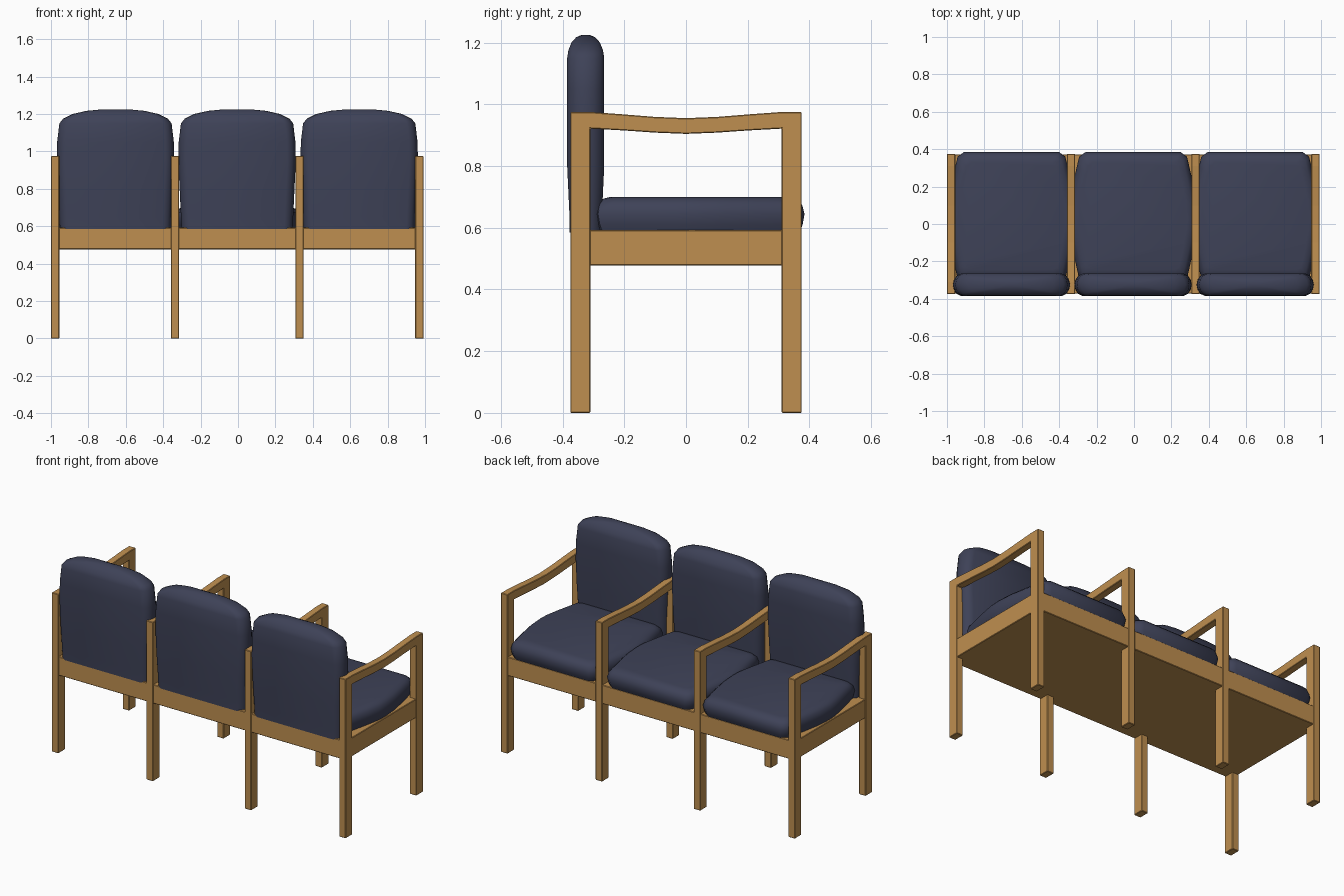
import bpy, bmesh

if "Cube" in bpy.data.objects:
    bpy.data.objects.remove(bpy.data.objects["Cube"])


def material(name, rgb):
    m = bpy.data.materials.new(name)
    m.diffuse_color = (*rgb, 1)
    m.use_nodes = True
    m.node_tree.nodes["Principled BSDF"].inputs["Base Color"].default_value = m.diffuse_color
    return m


wood = material("oak_wood", (0.52, 0.275, 0.08))
fabric = material("navy_fabric", (0.048, 0.054, 0.096))


def make_object(name, bm, mat, smooth=None):
    bmesh.ops.recalc_face_normals(bm, faces=bm.faces)
    mesh = bpy.data.meshes.new(name)
    bm.to_mesh(mesh)
    bm.free()
    mesh.materials.append(mat)
    ob = bpy.data.objects.new(name, mesh)
    bpy.context.collection.objects.link(ob)
    if smooth:
        bpy.ops.object.select_all(action='DESELECT')
        ob.select_set(True)
        bpy.context.view_layer.objects.active = ob
        bpy.ops.object.shade_smooth_by_angle(angle=smooth)
    return ob


def loft(name, rings, mat, smooth=None):
    """Skin a stack of equal-length point rings and cap both ends."""
    bm = bmesh.new()
    rows = [[bm.verts.new(p) for p in ring] for ring in rings]
    n = len(rows[0])
    for a, b in zip(rows, rows[1:]):
        for i in range(n):
            j = (i + 1) % n
            bm.faces.new((a[i], a[j], b[j], b[i]))
    bm.faces.new(rows[0][::-1])
    bm.faces.new(rows[-1])
    return make_object(name, bm, mat, smooth)


def bevel(ob, width):
    mod = ob.modifiers.new("edge_bevel", 'BEVEL')
    mod.width = width
    mod.segments = 1


# Side frames: two legs joined by a gently sagging armrest
Y_OUT, Y_IN = 0.375, 0.31
top_half = [(0.31, 0.975), (0.2, 0.967), (0.1, 0.959)]
under_half = [(0.31, 0.921), (0.2, 0.915), (0.1, 0.908)]
top = [(-y, z) for y, z in top_half] + [(0, 0.955)] + top_half[::-1]
under = under_half + [(0, 0.904)] + [(-y, z) for y, z in under_half[::-1]]
profile = ([(-Y_IN, 0), (-Y_OUT, 0), (-Y_OUT, 0.975)] + top +
           [(Y_OUT, 0.975), (Y_OUT, 0), (Y_IN, 0)] + under)
for k, cx in enumerate((-0.978, -0.337, 0.329, 0.970)):
    frame = loft(f"side_frame_{k + 1}",
                 [[(cx + s * 0.0225, y, z) for y, z in profile] for s in (-1, 1)], wood)
    bevel(frame, 0.003)

# Seat base: one long box between the legs
x0, x1, yb = -0.997, 0.989, 0.371
base = loft("seat_base", [[(x0, -yb, z), (x1, -yb, z), (x1, yb, z), (x0, yb, z)]
                          for z in (0.477, 0.592)], wood)
bevel(base, 0.003)

# Cushions, one seat and one backrest per place
seat_side = [(0.26, -0.30), (0.29, -0.285), (0.298, -0.25), (0.325, -0.13), (0.342, -0.04),
             (0.345, 0.02), (0.338, 0.12), (0.318, 0.23), (0.300, 0.31),
             (0.288, 0.36), (0.255, 0.384)]
seat_plan = seat_side + [(-x, y) for x, y in seat_side[::-1]]
seat_levels = [(0.575, 0.02), (0.61, 0.006), (0.645, 0), (0.675, 0.008),
               (0.692, 0.025), (0.70, 0.055)]   # height, inset
back_levels = [(0.585, 0.297, 0.052), (0.65, 0.300, 0.053), (0.80, 0.307, 0.060),
               (0.95, 0.314, 0.060), (1.05, 0.312, 0.060), (1.15, 0.300, 0.060),
               (1.175, 0.280, 0.056), (1.20, 0.230, 0.046), (1.217, 0.155, 0.031),
               (1.225, 0.070, 0.012)]           # height, half width, half depth


def seat_ring(cx, z, inset):
    fx, fy = 1 - inset / 0.345, 1 - inset / 0.34
    return [(cx + x * fx, 0.042 + (y - 0.042) * fy, z) for x, y in seat_plan]


def back_ring(cx, z, w, d):
    quarter = [(w, 0), (w - 0.006, d * 0.45), (w - 0.02, d * 0.8), (w - 0.045, d)]
    right = [(x, -y) for x, y in quarter[:0:-1]] + quarter
    ring = right + [(-x, y) for x, y in right[::-1]]
    return [(cx + x, -0.325 + y, z) for x, y in ring]


for k, cx in enumerate((-0.655, -0.005, 0.648)):
    loft(f"seat_cushion_{k + 1}", [seat_ring(cx, *lv) for lv in seat_levels], fabric, 0.7)
    loft(f"back_cushion_{k + 1}", [back_ring(cx, *lv) for lv in back_levels], fabric, 0.7)
